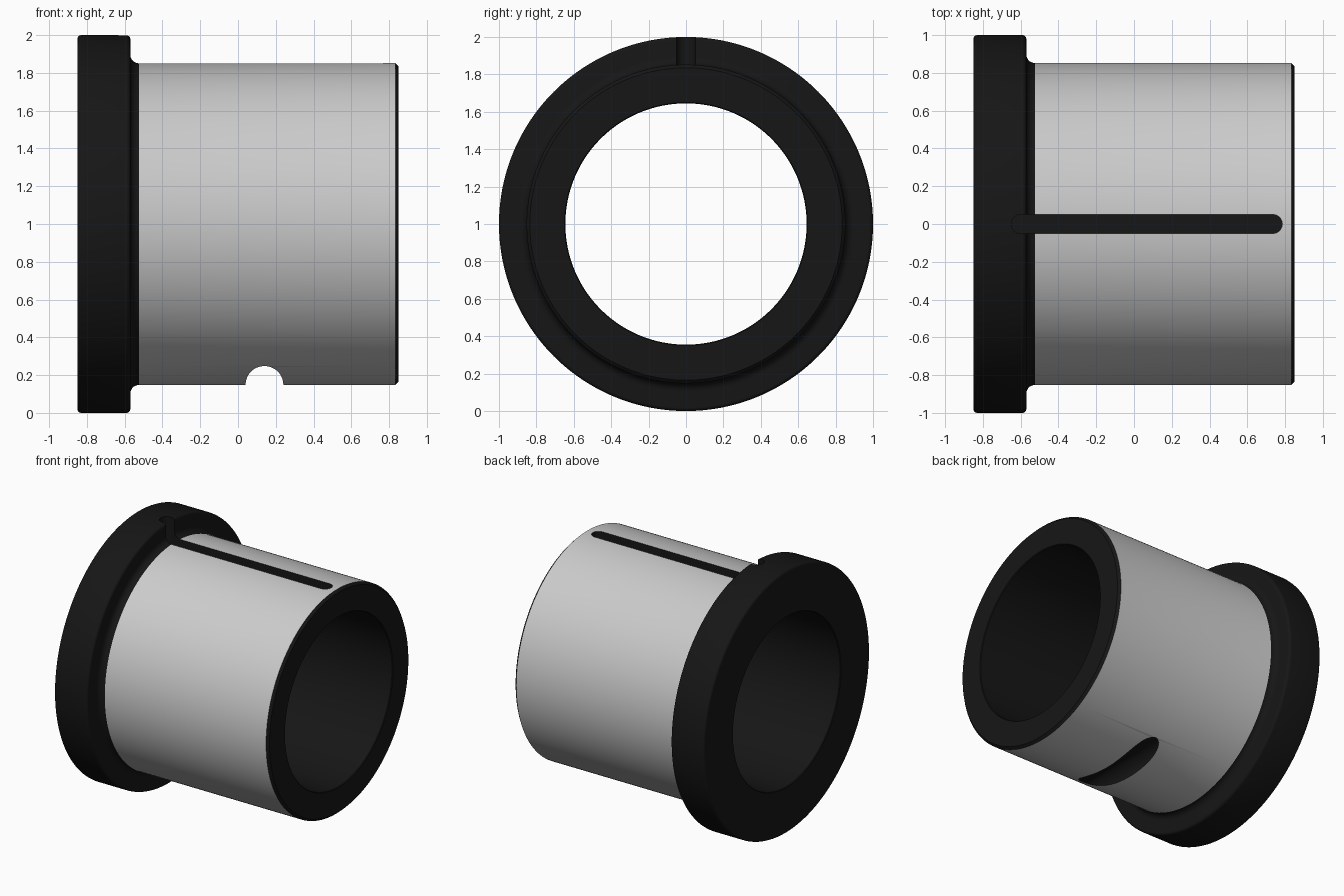
import bpy, bmesh, math
from math import cos, sin, pi

if "Cube" in bpy.data.objects:
    bpy.data.objects.remove(bpy.data.objects["Cube"])

dark = bpy.data.materials.new("dark_metal")
dark.diffuse_color = (0.008, 0.008, 0.008, 1)
dark.use_nodes = True
dark.node_tree.nodes["Principled BSDF"].inputs["Base Color"].default_value = dark.diffuse_color
grey = bpy.data.materials.new("plain_grey")
AXIS_Z, STEPS = 1.0, 192


def arc(cx, cr, rad, a0, a1, n=5):
    return [(cx + rad * cos(math.radians(a0 + (a1 - a0) * i / n)),
             cr + rad * sin(math.radians(a0 + (a1 - a0) * i / n))) for i in range(n + 1)]


def to_object(name, bm):
    bmesh.ops.recalc_face_normals(bm, faces=bm.faces[:])
    me = bpy.data.meshes.new(name)
    bm.to_mesh(me)
    bm.free()
    me.materials.append(dark)
    me.materials.append(grey)
    ob = bpy.data.objects.new(name, me)
    bpy.context.collection.objects.link(ob)
    return ob


def prism(name, pts, direction):
    bm = bmesh.new()
    face = bm.faces.new([bm.verts.new(p) for p in pts])
    res = bmesh.ops.extrude_face_region(bm, geom=[face])
    moved = [g for g in res["geom"] if isinstance(g, bmesh.types.BMVert)]
    bmesh.ops.translate(bm, vec=direction, verts=moved)
    # keep the start cap so the cutter is closed
    if face not in bm.faces[:]:
        bmesh.ops.holes_fill(bm, edges=bm.edges[:])
    return to_object(name, bm)


# Flanged sleeve: closed (x, radius) profile revolved around the x axis
profile = [(-0.85, 0.65), (-0.845, 0.645), (0.845, 0.645), (0.85, 0.65),
           (0.85, 0.835), (0.833, 0.852), (-0.525, 0.852)]
profile += arc(-0.525, 0.897, 0.045, 270, 180)[1:]
profile += arc(-0.59, 0.98, 0.02, 0, 90)
profile += arc(-0.83, 0.98, 0.02, 90, 180)
bm = bmesh.new()
rings = []
for s in range(STEPS):
    a = 2 * pi * s / STEPS
    rings.append([bm.verts.new((x, r * sin(a), AXIS_Z + r * cos(a))) for x, r in profile])
for s in range(STEPS):
    p, q = rings[s], rings[(s + 1) % STEPS]
    for i in range(len(profile)):
        j = (i + 1) % len(profile)
        f = bm.faces.new((p[i], p[j], q[j], q[i]))
        f.material_index = 1 if i == 5 else 0  # ground outer sleeve
sleeve = to_object("flanged_sleeve", bm)

# Round-ended keyway along the top, running into the flange
slot = arc(0.735, 0, 0.05, -90, 90, 16) + arc(-0.60, 0, 0.05, 90, 270, 16)
keyway = prism("keyway_cutter", [(x, y, 1.77) for x, y in slot], (0, 0, 0.4))

# Half-round cross groove under the sleeve
notch = prism("notch_cutter", [(x, -1.2, z) for x, z in arc(0.14, 0.148, 0.1, 0, 360, 48)[:-1]],
              (0, 2.4, 0))

bpy.context.view_layer.objects.active = sleeve
for cutter in (keyway, notch):
    cutter.hide_render = True
    mod = sleeve.modifiers.new(cutter.name, 'BOOLEAN')
    mod.operation = 'DIFFERENCE'
    mod.solver = 'EXACT'
    mod.object = cutter
    bpy.ops.object.modifier_apply(modifier=mod.name)
    bpy.data.objects.remove(cutter)

bpy.ops.object.select_all(action='DESELECT')
sleeve.select_set(True)
bpy.ops.object.shade_smooth_by_angle(angle=math.radians(30))
